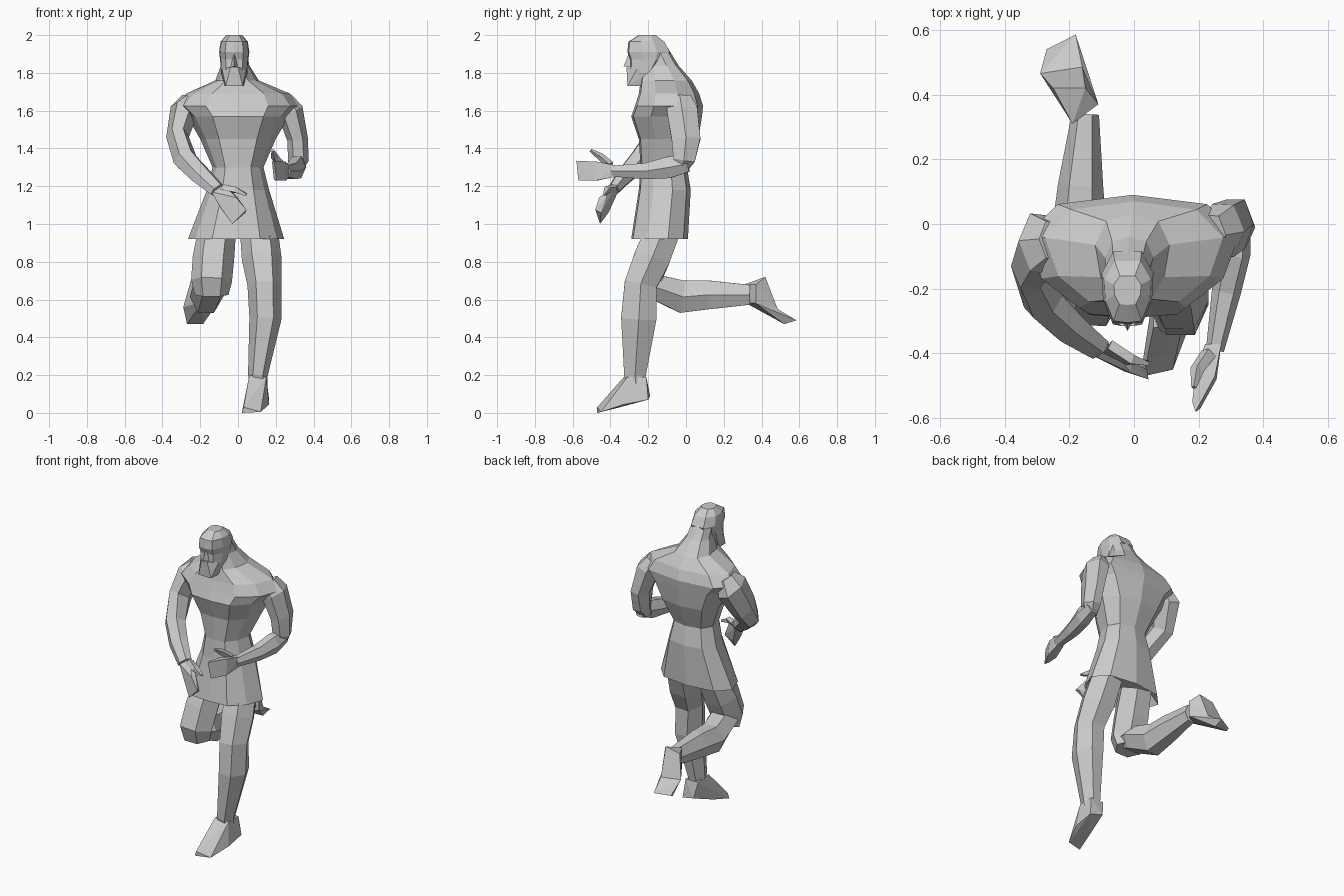
import bpy, bmesh
from math import cos, sin, tau
from mathutils import Vector as V


def finish(name, bm):
    bmesh.ops.recalc_face_normals(bm, faces=bm.faces)
    me = bpy.data.meshes.new(name)
    bm.to_mesh(me)
    bm.free()
    ob = bpy.data.objects.new(name, me)
    bpy.context.collection.objects.link(ob)
    return ob


def skin(name, rings):
    """Bridge a list of equal-sized point rings and cap both ends."""
    bm = bmesh.new()
    loops = [[bm.verts.new(p) for p in r] for r in rings]
    n = len(loops[0])
    for a, b in zip(loops, loops[1:]):
        for i in range(n):
            j = (i + 1) % n
            bm.faces.new((a[i], a[j], b[j], b[i]))
    bm.faces.new(loops[0])
    bm.faces.new(loops[-1])
    return finish(name, bm)


def slices(name, half, rows):
    """Horizontal slices: rows of (centre x, z, half width, front y, back y)."""
    shape = half + [(-u, t) for u, t in half[-2:0:-1]]
    return skin(name, [[(cx + u * w, f + t * (b - f), z) for u, t in shape]
                       for cx, z, w, f, b in rows])


def limb(name, pts, sides=6):
    """Tube through (x, y, z, half width, half depth) stations."""
    c = [V(p[:3]) for p in pts]
    rings = []
    for i, p in enumerate(pts):
        t = (c[min(i + 1, len(c) - 1)] - c[max(i - 1, 0)]).normalized()
        u = (V((1, 0, 0)) - t * t.x).normalized()
        v = t.cross(u)
        rings.append([c[i] + u * p[3] * cos(tau * k / sides)
                      + v * p[4] * 1.1 * sin(tau * k / sides) for k in range(sides)])
    return skin(name, rings)


def hull(name, pts):
    bm = bmesh.new()
    for p in pts:
        bm.verts.new(p)
    bmesh.ops.convex_hull(bm, input=bm.verts)
    loose = [v for v in bm.verts if not v.link_faces]
    bmesh.ops.delete(bm, geom=loose, context='VERTS')
    return finish(name, bm)


# Tunic, shoulders and neck mane in one lofted body
body = [(0, 0), (.5, .03), (.85, .28), (1, .65), (.7, .92), (0, 1)]
slices("tunic_torso", body, [
    (-.01, .99, .19, -.24, -.03), (-.01, .92, .255, -.29, .01),
    (0, 1.18, .165, -.25, .025), (0, 1.30, .135, -.24, .005),
    (0, 1.45, .20, -.25, .065), (0, 1.57, .27, -.29, .085),
    (-.005, 1.625, .33, -.27, .09), (0, 1.69, .275, -.25, .07),
    (-.005, 1.76, .115, -.24, .03), (-.015, 1.84, .075, -.22, -.04),
    (-.02, 1.93, .065, -.25, -.095)])

# Head with jaw, brow and flat crown
skull = [(0, 0), (.6, .03), (.95, .35), (1, .7), (.55, 1), (0, 1)]
slices("head", skull, [
    (-.02, 1.75, .05, -.29, -.20), (-.02, 1.80, .07, -.295, -.15),
    (-.02, 1.87, .075, -.295, -.10), (-.02, 1.91, .08, -.31, -.085),
    (-.02, 1.965, .072, -.305, -.115), (-.02, 2.0, .042, -.25, -.16)])
hull("beard", [(-.02 + s * x, y, z) for s in (-1, 1) for x, y, z in
               [(.045, -.31, 1.73), (.05, -.22, 1.73), (.065, -.26, 1.82),
                (.02, -.315, 1.83), (.07, -.2, 1.8)]])
hull("nose", [(-.02, -.30, 1.91), (-.02, -.33, 1.835),
              (-.04, -.29, 1.83), (0, -.29, 1.83)])

# Standing leg
limb("standing_leg", [
    (.11, -.12, .97, .10, .095), (.125, -.18, .82, .105, .10),
    (.14, -.24, .68, .09, .09), (.145, -.25, .50, .085, .098),
    (.105, -.27, .20, .052, .06), (.11, -.26, .12, .045, .045)])
hull("standing_foot", [
    (.06, -.32, .2), (.06, -.21, .19), (.15, -.21, .19), (.15, -.31, .19),
    (.08, -.19, .09), (.165, -.20, .07), (.02, -.47, 0), (.12, -.45, .005),
    (.03, -.47, .03), (.165, -.33, .045), (.05, -.35, .03)])

# Raised leg, thigh down and shin level behind
limb("raised_thigh", [
    (-.11, -.12, .97, .10, .095), (-.13, -.18, .82, .11, .10),
    (-.14, -.225, .70, .108, .095), (-.14, -.215, .625, .09, .07)])
limb("raised_shin", [
    (-.14, -.27, .69, .07, .045), (-.145, -.16, .665, .095, .07),
    (-.17, -.02, .615, .085, .09), (-.165, .12, .625, .07, .08),
    (-.15, .34, .625, .042, .055)])
ankle = [(-.19, .31, .585), (-.19, .31, .68), (-.11, .37, .58), (-.11, .37, .68)]
sole = [(-.29, .465, .56), (-.16, .485, .55)]
hull("raised_heel", ankle + sole + [(-.25, .42, .70), (-.15, .42, .72)])
hull("raised_toes", ankle[::2] + sole + [
    (-.27, .54, .48), (-.18, .585, .49), (-.27, .52, .47), (-.185, .52, .47)])

# Arm on the -x side, sweeping across the front
limb("right_arm", [
    (-.25, -.05, 1.66, .05, .06), (-.285, -.06, 1.60, .075, .10),
    (-.32, -.13, 1.46, .06, .085), (-.28, -.24, 1.34, .065, .06),
    (-.20, -.32, 1.26, .06, .045), (-.11, -.385, 1.18, .045, .03)])
hull("right_hand", [
    (-.14, -.40, 1.17), (-.08, -.37, 1.21), (-.10, -.36, 1.17), (-.09, -.42, 1.08),
    (-.03, -.455, 1.0), (.045, -.48, 1.075), (.04, -.45, 1.06), (-.01, -.42, 1.15),
    (-.01, -.46, 1.14), (-.05, -.41, 1.06)])
limb("right_thumb", [(-.08, -.38, 1.19, .025, .02),
                     (-.01, -.42, 1.18, .022, .018), (.045, -.43, 1.155, .008, .008)], 4)

# Arm on the +x side, elbow bent and forearm forward
limb("left_upper_arm", [
    (.24, -.03, 1.66, .05, .06), (.275, -.02, 1.60, .07, .085),
    (.315, 0, 1.45, .055, .08), (.32, -.01, 1.34, .055, .06),
    (.30, -.03, 1.28, .035, .03)])
limb("left_forearm", [
    (.32, .01, 1.32, .04, .045), (.31, -.09, 1.30, .05, .06),
    (.285, -.21, 1.28, .045, .045), (.25, -.39, 1.28, .028, .03)])
hull("left_hand", [
    (.27, -.37, 1.25), (.27, -.37, 1.31), (.23, -.37, 1.25), (.22, -.37, 1.31),
    (.255, -.48, 1.23), (.25, -.47, 1.33), (.19, -.46, 1.32), (.20, -.47, 1.23),
    (.205, -.57, 1.23), (.19, -.58, 1.335), (.18, -.55, 1.33), (.19, -.55, 1.235)])
limb("left_thumb", [(.23, -.40, 1.31, .025, .02),
                    (.195, -.45, 1.355, .022, .018), (.185, -.505, 1.39, .008, .008)], 4)
